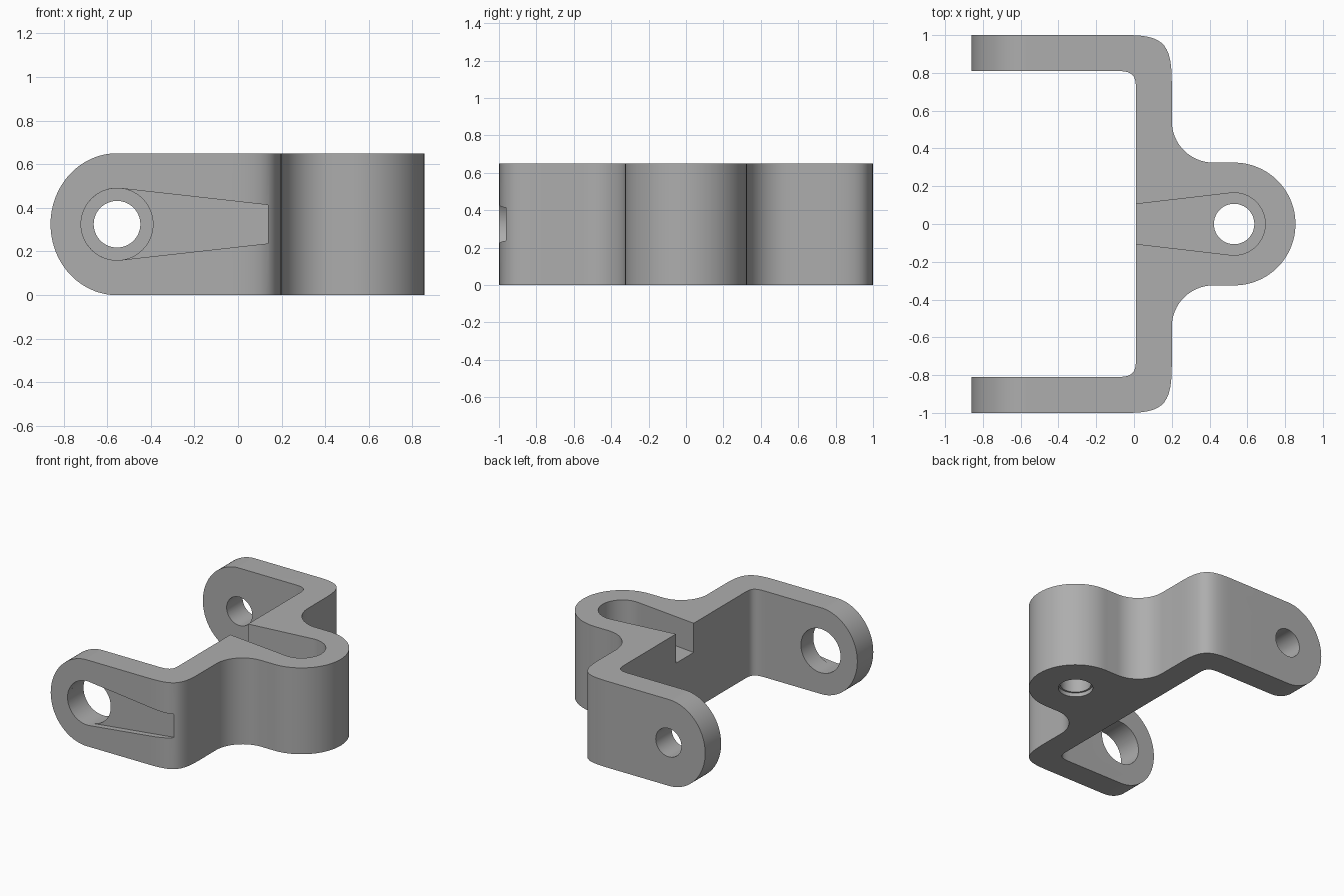
import bpy, bmesh
from math import sin, cos, pi, radians
from mathutils import Vector, geometry

cube = bpy.data.objects.get("Cube")
if cube:
    bpy.data.objects.remove(cube, do_unlink=True)

H = 0.65            # bracket height
MID = H / 2
BOSS_X, ARM_X = 0.53, -0.555
BORE, WIDE = 0.107, 0.165

grey = bpy.data.materials.new("plain_grey")
grey.use_nodes = True
grey.diffuse_color = (0.42, 0.42, 0.42, 1)
grey.node_tree.nodes["Principled BSDF"].inputs["Base Color"].default_value = grey.diffuse_color


def arc(cx, cy, rx, ry, a0, a1, n):
    angles = [radians(a0 + (a1 - a0) * i / n) for i in range(n + 1)]
    return [(cx + rx * cos(a), cy + ry * sin(a)) for a in angles]


def bend(a, b, c, d, n=14):
    pts = geometry.interpolate_bezier(*[Vector(p).to_3d() for p in (a, b, c, d)], n)
    return [(p.x, p.y) for p in pts]


def prism(name, outline, lo, hi, axis="z"):
    """Extrude a flat outline along z, or an x-z outline along y."""
    place = (lambda u, v: (u, v, lo)) if axis == "z" else (lambda u, v: (u, lo, v))
    shift = (0, 0, hi - lo) if axis == "z" else (0, hi - lo, 0)
    bm = bmesh.new()
    face = bm.faces.new([bm.verts.new(place(u, v)) for u, v in outline])
    new = bmesh.ops.extrude_face_region(bm, geom=[face])["geom"]
    bmesh.ops.translate(bm, vec=shift, verts=[v for v in new if isinstance(v, bmesh.types.BMVert)])
    bmesh.ops.recalc_face_normals(bm, faces=bm.faces)
    mesh = bpy.data.meshes.new(name)
    bm.to_mesh(mesh)
    bm.free()
    mesh.materials.append(grey)
    obj = bpy.data.objects.new(name, mesh)
    bpy.context.collection.objects.link(obj)
    return obj


def cut(target, cutter, operation="DIFFERENCE"):
    mod = target.modifiers.new(cutter.name, "BOOLEAN")
    mod.operation, mod.object, mod.solver = operation, cutter, "EXACT"
    bpy.context.view_layer.objects.active = target
    bpy.ops.object.modifier_apply(modifier=mod.name)
    bpy.data.objects.remove(cutter, do_unlink=True)


def circle(cx, cy, r):
    return arc(cx, cy, r, r, 0, 360, 64)[:-1]


# Plan outline: half of the fork and boss, then mirrored
half = arc(BOSS_X, 0, 0.325, 0.325, 0, 90, 24)
half += arc(0.42, 0.545, 0.22, 0.22, 270, 180, 16)
half += bend((0.2, 0.75), (0.2, 0.955), (0.155, 1), (-0.04, 1))
half += [(-0.86, 1), (-0.86, 0.81)]
half += bend((-0.09, 0.81), (-0.01, 0.81), (0.01, 0.79), (0.01, 0.72), 10)
plan = half + [(x, -y) for x, y in reversed(half[1:])]
bracket = prism("fork_bracket", plan, 0, H)

# Round the arm ends
side = arc(ARM_X, MID, 0.305, MID + 0.0005, 90, 270, 48)
side += [(1, -0.0005), (1, H + 0.0005)]
cut(bracket, prism("arm_end_round", side, -1.1, 1.1, "y"), "INTERSECT")

# Pin holes: wide in the front arm, narrow in the back arm
cut(bracket, prism("front_arm_hole", circle(ARM_X, MID, WIDE), -1.1, -0.7, "y"))
cut(bracket, prism("back_arm_hole", circle(ARM_X, MID, BORE), 0.7, 1.1, "y"))

# Shallow tapered recess on the front arm
taper = arc(ARM_X, MID, WIDE, WIDE, 84, 276, 40)
taper += [(0.14, MID - 0.088), (0.14, MID + 0.088)]
cut(bracket, prism("front_arm_recess", taper, -1.1, -0.957, "y"))

# Tapered slot in the top of the boss, open to the fork
slot = [(-0.02, 0.102), (-0.02, -0.102)]
slot += arc(BOSS_X, 0, WIDE, WIDE, -97, 97, 40)
cut(bracket, prism("boss_slot", slot, 0.43, H + 0.1))

# Boss hole with a shallow counterbore underneath
cut(bracket, prism("boss_hole", circle(BOSS_X, 0, BORE), -0.1, H + 0.1))
cut(bracket, prism("boss_counterbore", circle(BOSS_X, 0, 0.12), -0.1, 0.03))

bpy.ops.object.select_all(action="DESELECT")
bracket.select_set(True)
bpy.context.view_layer.objects.active = bracket
bpy.ops.object.shade_smooth_by_angle(angle=radians(30))
